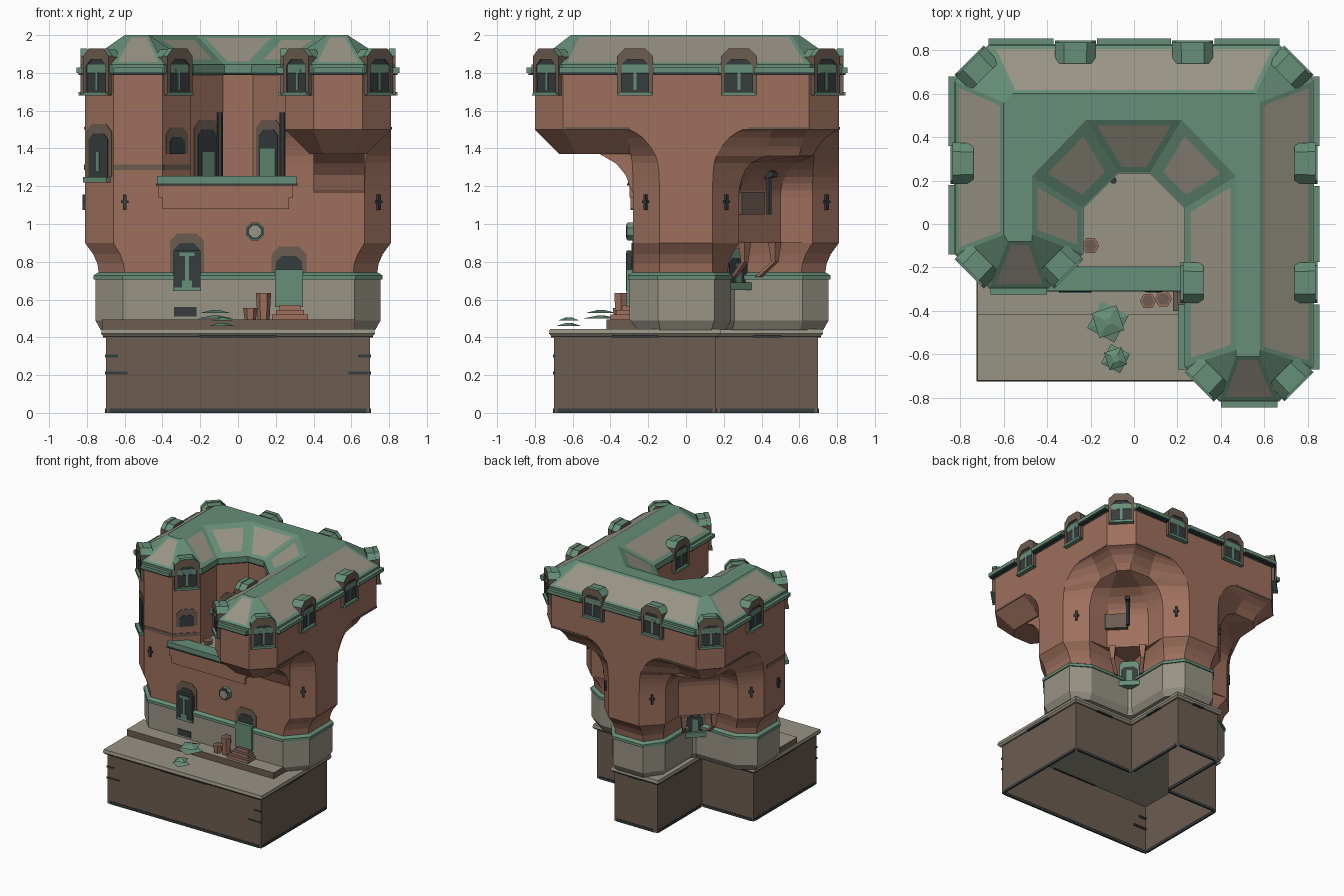
import bpy, bmesh, math
from mathutils import Vector

if "Cube" in bpy.data.objects:
    bpy.data.objects.remove(bpy.data.objects["Cube"])

def material(name, rgb):
    m = bpy.data.materials.new(name)
    m.diffuse_color = [((c / 255 + 0.055) / 1.055) ** 2.4 for c in rgb] + [1]
    m.use_nodes = True
    m.node_tree.nodes["Principled BSDF"].inputs["Base Color"].default_value = m.diffuse_color
    return m

BRICK = material("terracotta", (158, 112, 93))
BROWN = material("dark_brown", (108, 92, 80))
STONE = material("pale_stone", (152, 147, 133))
GREEN = material("verdigris", (102, 142, 120))
SLATE = material("dark_slate", (54, 60, 60))

def finish(bm, name, mats):
    bmesh.ops.recalc_face_normals(bm, faces=bm.faces)
    me = bpy.data.meshes.new(name)
    bm.to_mesh(me)
    bm.free()
    for m in mats:
        me.materials.append(m)
    bpy.context.collection.objects.link(bpy.data.objects.new(name, me))

def skin(rows, bottom=True):
    """Faces between matching rows of points, with end caps."""
    bm = bmesh.new()
    rows = [[bm.verts.new(p) for p in row] for row in rows]
    for a, b in zip(rows, rows[1:]):
        for i in range(len(a)):
            bm.faces.new((a[i - 1], a[i], b[i], b[i - 1]))
    if bottom:
        bm.faces.new(rows[0][::-1])
    top = bm.faces.new(rows[-1])
    bmesh.ops.recalc_face_normals(bm, faces=bm.faces)
    return bm, top

def loft(name, rings, mat, top_mat=None, bottom=True):
    bm, top = skin([[(x, y, z) for x, y in poly] for poly, z in rings], bottom)
    top.material_index = int(top_mat is not None)
    finish(bm, name, [mat, top_mat or mat])

def profile(name, pts, w0, w1, at, deg, mat, top_mat=None):
    """Extrude a (sideways, height) outline outward along a heading."""
    c, s = math.cos(math.radians(deg)), math.sin(math.radians(deg))
    bm, _ = skin([[(at[0] + c * w - s * u, at[1] + s * w + c * u, z) for u, z in pts] for w in (w0, w1)])
    for f in bm.faces:
        f.material_index = int(f.normal.z > 0.4)
    finish(bm, name, [mat, top_mat or mat])

def rect(w, z0, z1):
    return [(-w / 2, z0), (w / 2, z0), (w / 2, z1), (-w / 2, z1)]

def arch(w, z0, z1):
    h, c = w / 2, w * 0.22
    return [(-h, z0), (h, z0), (h, z1 - c), (h - c, z1), (c - h, z1), (-h, z1 - c)]

def box(name, x0, x1, y0, y1, z0, z1, mat, top=None):
    p = [(x0, y0), (x1, y0), (x1, y1), (x0, y1)]
    loft(name, [(p, z0), (p, z1)], mat, top)

def ngon(x, y, r, n=6, rot=0.0):
    return [(x + r * math.cos(rot + k * math.tau / n), y + r * math.sin(rot + k * math.tau / n)) for k in range(n)]

def offset(poly, d):
    """Mitred outward offset of a counter-clockwise outline."""
    out, pts = [], [Vector(p) for p in poly]
    for i, p in enumerate(pts):
        e0, e1 = (p - pts[i - 1]).normalized(), (pts[(i + 1) % len(pts)] - p).normalized()
        n0, n1 = Vector((e0.y, -e0.x)), Vector((e1.y, -e1.x))
        out.append(tuple(p + (n0 + n1) * (d / (1 + n0.dot(n1)))))
    return out

def mix(p, q, f):
    return [(a[0] + (b[0] - a[0]) * f, a[1] + (b[1] - a[1]) * f) for a, b in zip(p, q)]

# Plinth with notched back corners, rim, pavement and dark chips
plinth = [(-.7, -.7), (.7, -.7), (.7, .16), (.16, .16), (.16, .7), (-.23, .7), (-.23, .12), (-.7, .12)]
loft("plinth", [(plinth, 0), (plinth, .41)], BROWN, STONE, bottom=False)
loft("plinth_rim", [(offset(plinth, .012), .405), (offset(plinth, .025), .42), (offset(plinth, .02), .445)], STONE)
box("pavement", -.72, .62, -.42, -.2, .44, .495, BROWN, STONE)
for s in (-1, 1):
    for z, l in ((.21, .12), (.3, .07)):
        box("plinth_crack", *sorted((s * .704, s * (.704 - l))), -.704, -.69, z - .006, z + .008, SLATE)
for x, y, w, deg in ((0, -.7, 1.36, 270), (.7, -.27, .82, 0), (-.7, -.29, .78, 180), (-.03, .7, .34, 90),
                     (.16, .43, .5, 0), (.43, .16, .5, 90), (-.23, .41, .54, 180), (-.46, .12, .44, 90)):
    profile("plinth_foot", rect(w, 0, .022), -.01, .004, (x, y), deg, SLATE)
    profile("rim_chip", rect(w * .3, .4, .412), -.01, .016, (x, y), deg, SLATE)

# Outlines of the cross shaped storey and of what it corbels out to (right half is mirrored)
first = [(-.66, -.28)]
court = [(-.40, -.28), (-.25, -.13), (-.25, .08), (-.08, .25), (.08, .25), (.25, .08), (.25, -.28)]
def arms(half):
    return half + [(-x, y) for x, y in half[:1:-1]] + [(-.81, -.13)]

low_arms = arms([(.67, -.28), (.81, -.14), (.81, .14), (.67, .28), (.5, .28), (.28, .5), (.28, .67), (.14, .81)])
mid_arms = arms([(.68, -.29), (.81, -.16), (.81, .16), (.68, .42), (.67, .6), (.6, .67), (.42, .68), (.16, .81)])
top_arms = arms([(.81, -.42), (.81, -.3), (.81, .3), (.81, .46), (.81, .65), (.66, .81), (.46, .81), (.3, .81)])
body = first + low_arms
notch = {5: (.25, .22), 6: (.22, .25), 11: (-.22, .25), 12: (-.25, .22)}
shrink = lambda v: math.copysign(.22, v) if abs(v) == .28 else v * .91
foot = [notch.get(i, (shrink(x), shrink(y) if y > .2 else y)) for i, (x, y) in enumerate(body)]
waist = [notch.get(i, p) for i, p in enumerate(body)]

# Stone base, green moulding, brick storey
loft("stone_base", [(offset(foot, -.01), .44), (offset(foot, .018), .49), (offset(foot, .018), .71)], STONE)
loft("base_moulding", [(offset(foot, .027), .705), (offset(foot, .027), .728), (offset(foot, .005), .742)], GREEN)
loft("brick_storey", [(mix(foot, waist, f), z) for z, f in ((.74, 0), (.79, .1), (.84, .4), (.9, 1))]
     + [(body, .9), (body, 1.2)], BRICK, STONE)
box("court_floor", -.26, .26, -.28, .26, 1.19, 1.221, STONE)
ease = [(k / 6, 1 - math.sqrt(1 - (k / 6) ** 2)) for k in range(7)]
low, mid, high = (first + court + p for p in (low_arms, mid_arms, top_arms))
loft("corbel_storey", [(mix(low, mid, f), 1.14 + .22 * t) for t, f in ease]
     + [(mix(mid, high, f), 1.36 + .14 * t) for t, f in ((.35, .2), (.7, .5), (.9, .78), (1, 1))], BRICK)
for a, b in ((.47, .31), (.31, .47), (-.47, .31), (-.31, .47)):
    loft("niche_strut", [(ngon(a * .82, b * .82, .02, 4), .72), (ngon(a, b, .02, 4), .8), (ngon(a, b, .035, 4), .905)], BRICK)

# Upper storey and its overhanging front wing
eave = [(-.66, -.28), (-.40, -.28), (-.25, -.13), (-.25, .08), (-.08, .25), (.08, .25), (.25, .08), (.25, -.65),
        (.40, -.80), (.66, -.80), (.81, -.65), (.81, .65), (.66, .81), (-.66, .81), (-.81, .65), (-.81, -.13)]
loft("upper_storey", [(eave, 1.5), (eave, 1.82)], BRICK)
loft("wing_soffit", [([(.38, -.26), (.38, -.58), (.45, -.67), (.61, -.67), (.68, -.58), (.68, -.26)], 1.37),
                     ([(.25, -.26), (.25, -.65), (.40, -.80), (.66, -.80), (.81, -.65), (.81, -.26)], 1.5)], BRICK)
profile("wing_bracket", [(-.25, 1.12), (-.29, 1.18), (-.32, 1.26), (-.37, 1.32), (-.46, 1.372), (-.25, 1.38)],
        .40, .67, (0, 0), 0, BRICK)

# Roof: fascia, slopes with inset panels
ridge = [(-.58, -.08), (-.47, -.08), (-.47, -.05), (-.47, .22), (-.22, .48), (.22, .48), (.47, .22), (.47, -.58),
         (.47, -.61), (.58, -.61), (.58, -.58), (.58, .56), (.56, .6), (-.56, .6), (-.6, .56), (-.6, -.05)]
loft("fascia", [(offset(eave, .01), 1.79), (offset(eave, .018), 1.80), (offset(eave, .018), 1.845)], GREEN)
bm, top = skin([[(x, y, 1.845) for x, y in offset(eave, .012)], [(x, y, 2.0) for x, y in ridge]])
for width, ids in ((.02, (0, 8, 10, 12, 14)), (.03, (2, 4, 6)), (.05, (3, 5))):
    for i in ids:
        bm.faces.ensure_lookup_table()
        f = bm.faces[i + 1]
        f.material_index = 1
        for e in bmesh.ops.inset_individual(bm, faces=[f], thickness=width, use_even_offset=True)["faces"]:
            e.material_index = 0
finish(bm, "roof", [GREEN, STONE])
# Gutter lengths between the dormers
for x, y, w, deg in ((-.52, .81, .3, 90), (0, .81, .34, 90), (.52, .81, .3, 90), (.81, .52, .32, 0), (.81, 0, .35, 0),
                     (.81, -.52, .3, 0), (-.81, .52, .32, 180), (-.81, .02, .32, 180), (.53, -.8, .26, 270),
                     (.25, -.52, .3, 180), (.25, -.08, .2, 180), (-.53, -.28, .26, 270), (0, .25, .16, 270)):
    k = 1 if abs(y) > .5 or abs(x) > .5 else .4
    profile("gutter", rect(w, 1.80, 1.828), 0, .045 * k, (x, y), deg, GREEN)
    profile("gutter_lip", rect(w, 1.79, 1.802), 0, .035 * k, (x, y), deg, SLATE)

# Dormers
for x, y, deg in ((-.735, -.205, 225), (-.325, -.205, 315), (.325, -.725, 225), (.735, -.725, 315),
                  (.735, .73, 45), (-.735, .73, 135), (.27, .81, 90), (-.27, .81, 90), (.81, .28, 0),
                  (.81, -.27, 0), (-.81, .28, 180), (.25, -.27, 180)):
    at, o, i = (x, y), arch(.19, 1.685, 1.93), arch(.145, 1.685, 1.87)
    profile("dormer_hood", [o[0], o[5], o[4], o[3], o[2], o[1], *i[1:], i[0]], -.01, .025, at, deg, BROWN, GREEN)
    profile("dormer_roof", arch(.186, 1.79, 1.925), -.07, .01, at, deg, BROWN, GREEN)
    profile("dormer_window", arch(.15, 1.69, 1.88), 0, .015, at, deg, SLATE)
    profile("dormer_mullion", rect(.016, 1.71, 1.81), .01, .019, at, deg, GREEN)
    profile("dormer_crossbar", rect(.05, 1.805, 1.82), .01, .019, at, deg, GREEN)
    profile("dormer_sill", [(-.095, 1.68), (.095, 1.68), (.08, 1.70), (-.08, 1.70)], 0, .035, at, deg, GREEN)

# Windows and doors as layered thin plates: surround, dark opening, green leaf
def opening(name, x, y, deg, w, z0, z1, leaf=(), edge=BROWN, out=0.0):
    profile(name + "_surround", arch(w + .05, z0, z1 + .05), 0, out + .004, (x, y), deg, edge)
    profile(name + "_opening", arch(w, z0, z1), 0, out + .008, (x, y), deg, SLATE)
    if leaf:
        profile(name + "_leaf", rect(*leaf), 0, out + .012, (x, y), deg, GREEN)

opening("tower_window", -.735, -.205, 225, .14, 1.25, 1.48, (.02, 1.28, 1.38))
profile("tower_window_sill", rect(.17, 1.22, 1.25), 0, .035, (-.735, -.205), 225, GREEN)
opening("tower_small_window", -.325, -.205, 315, .11, 1.37, 1.46)
opening("left_court_door", -.165, .165, 315, .14, 1.22, 1.5, (.09, 1.22, 1.38))
opening("right_court_door", .165, .165, 225, .14, 1.22, 1.5, (.11, 1.22, 1.4))
opening("front_window", -.27, -.28, 270, .13, .742, .9)
profile("front_window_lower", rect(.145, .66, .86), 0, .034, (-.27, -.28), 270, SLATE)
for w, z0, z1 in ((.022, .68, .84), (.08, .83, .85), (.15, .645, .665), (.055, .665, .70)):
    profile("front_window_bar", rect(w, z0, z1), 0, .038, (-.27, -.28), 270, GREEN)
opening("front_door", .27, -.28, 270, .135, .74, .83)
profile("front_door_leaf", rect(.15, .56, .76), 0, .035, (.27, -.28), 270, GREEN)
profile("cellar_vent", rect(.12, .51, .56), 0, .024, (-.28, -.28), 270, SLATE)
for s, deg in ((1, 45), (-1, 135)):
    opening("niche_door", s * .25, .25, deg, .13, .68, .82, (.04, .69, .79), GREEN, .03)
    profile("niche_door_sill", rect(.18, .65, .69), 0, .06, (s * .25, .25), deg, GREEN)
for mat, r, w in ((GREEN, .052, .03), (SLATE, .046, .034), (STONE, .034, .038)):
    profile("round_window", ngon(.09, .96, r, 8, .39), 0, w, (0, -.28), 270, mat)

# Brick string bands and wall anchors
for x, y, w, z, deg in ((-.53, -.28, .26, 1.285, 270), (-.81, -.01, .24, 1.285, 180), (-.325, -.205, .2, 1.285, 315),
                        (.81, .49, .32, 1.5, 0), (-.81, .49, .32, 1.5, 180), (.49, .81, .34, 1.5, 90),
                        (-.49, .81, .34, 1.5, 90), (.81, -.47, .34, 1.5, 0)):
    profile("string_band", rect(w, z, z + (.03 if z < 1.4 else .014)), 0, .004, (x, y), deg, BROWN)
for x, y, deg in ((-.6, -.28, 270), (.74, -.21, 315), (.74, .21, 45), (.21, .74, 45),
                  (-.21, .74, 135), (-.74, .21, 135), (-.81, -.04, 180)):
    profile("anchor_bar", rect(.018, 1.075, 1.155), 0, .014, (x, y), deg, SLATE)
    profile("anchor_arm", rect(.04, 1.11, 1.125), 0, .014, (x, y), deg, SLATE)

# Balcony front
box("balcony_corbel", -.40, .27, -.295, -.2, 1.08, 1.15, BRICK)
box("balcony_shelf", -.42, .29, -.3, -.2, 1.14, 1.205, BRICK)
box("balcony_ledge", -.43, .31, -.308, -.195, 1.205, 1.255, GREEN)
box("balcony_lip", -.435, .315, -.312, -.2, 1.205, 1.215, SLATE)

# Pipes, niche box
for x, y, z0, z1 in ((-.095, .2, 1.2, 1.59), (.235, -.2, 1.2, 1.59), (.43, .44, 1.05, 1.25)):
    loft("pipe", [(ngon(x, y, .016), z0), (ngon(x, y, .016), z1)], SLATE)
profile("niche_pipe_elbow", [(-.025, 1.24), (.045, 1.25), (.045, 1.275), (.01, 1.285), (-.025, 1.27)],
        -.016, .016, (.43, .44), 315, SLATE)
profile("niche_box", rect(.17, 1.05, 1.17), -.02, .03, (.45, .335), 45, BROWN)

# Door steps, pots and plants
for k in range(3):
    box("door_step", .18 + .02 * k, .37 - .02 * k, -.40 + .03 * k, -.28, .49, .52 + .025 * k, BRICK, BROWN)
for x, y, z, h, r in ((.135, -.345, .495, .14, .04), (.065, -.355, .495, .06, .038), (-.2, -.1, 1.22, .03, .04)):
    loft("pot", [(ngon(x, y, r * .8), z), (ngon(x, y, r), z + h), (ngon(x, y, r * .75), z + h)], BRICK, BROWN)
for x, y, z, r in ((-.12, -.45, .5, .1), (-.085, -.62, .46, .07)):
    for a, s, k in ((.3, 1, 0), (1.1, .85, .03)):
        loft("plant", [(ngon(x, y, r * s, 4, a), z + k), (ngon(x, y, .02, 4, a), z + .015 + k)], GREEN)
